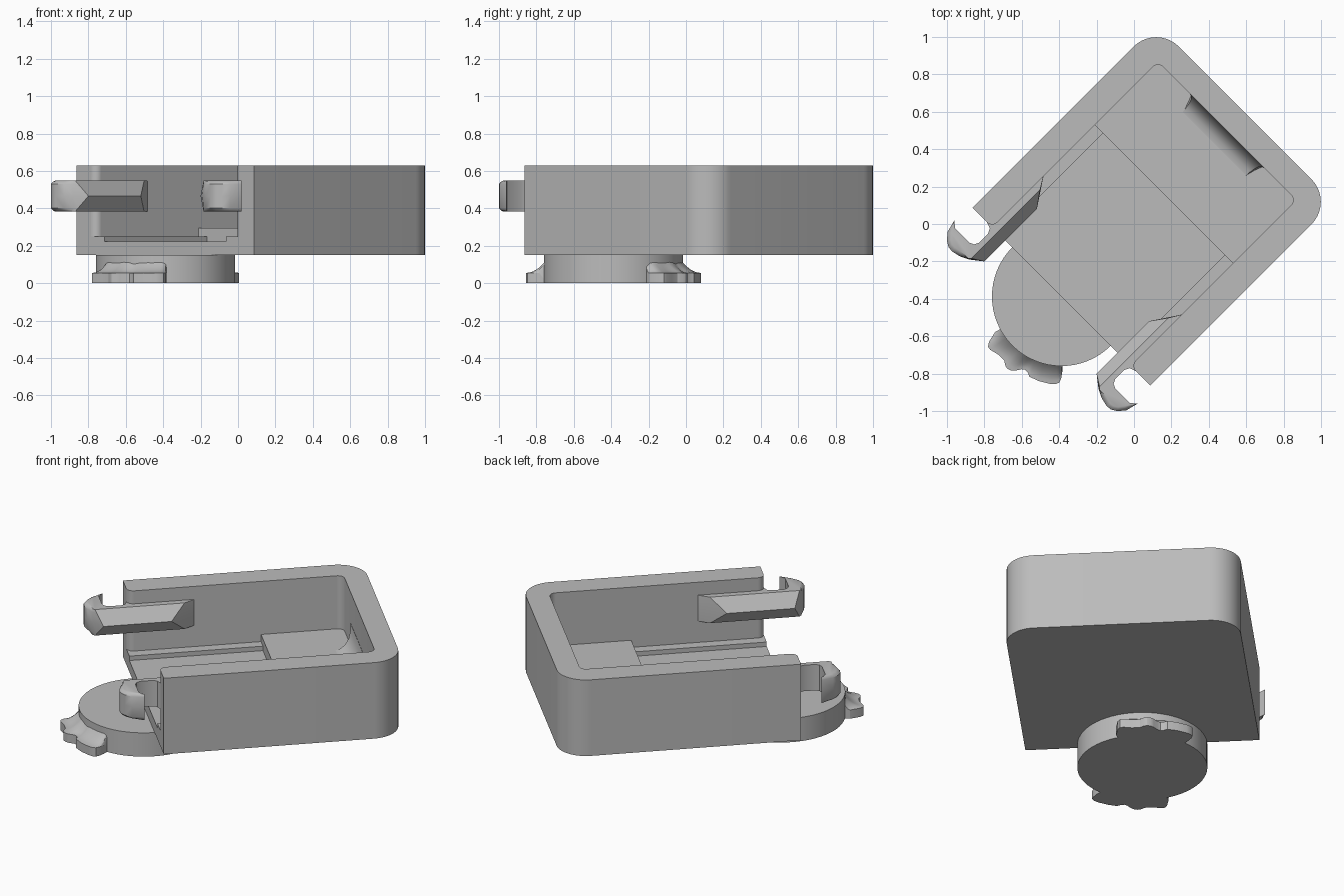
import bpy, bmesh, math
from mathutils import Vector

if "Cube" in bpy.data.objects:
    bpy.data.objects.remove(bpy.data.objects["Cube"])

S = math.sqrt(0.5)
grey = bpy.data.materials.new("plain grey")
grey.diffuse_color = (0.5, 0.5, 0.5, 1)
grey.use_nodes = True
grey.node_tree.nodes["Principled BSDF"].inputs["Base Color"].default_value = grey.diffuse_color


def place(u, v, z):
    """Housing axes (u = length, v = width) turned 45 degrees."""
    return Vector(((u - v) * S, (u + v) * S, z))


def loft(name, rings):
    """Closed solid through rings of (u, v, z) points."""
    bm = bmesh.new()
    rows = [[bm.verts.new(place(*p)) for p in r] for r in rings]
    n = len(rows[0])
    for a, b in zip(rows, rows[1:]):
        for i in range(n):
            j = (i + 1) % n
            bm.faces.new((a[i], a[j], b[j], b[i]))
    bm.faces.new(rows[0][::-1])
    bm.faces.new(rows[-1])
    bmesh.ops.recalc_face_normals(bm, faces=bm.faces)
    me = bpy.data.meshes.new(name)
    bm.to_mesh(me)
    bm.free()
    me.materials.append(grey)
    ob = bpy.data.objects.new(name, me)
    bpy.context.collection.objects.link(ob)
    return ob


def prism(name, outline, z0, z1):
    return loft(name, [[(u, v, z) for u, v in outline] for z in (z0, z1)])


def arc(cu, cv, r, a0, a1, n=10):
    return [(cu + r * math.cos(math.radians(a0 + (a1 - a0) * i / n)),
             cv + r * math.sin(math.radians(a0 + (a1 - a0) * i / n))) for i in range(n + 1)]


def smooth(ob):
    bpy.ops.object.select_all(action='DESELECT')
    ob.select_set(True)
    bpy.context.view_layer.objects.active = ob
    bpy.ops.object.shade_smooth_by_angle(angle=math.radians(30))


# Housing block with two rounded back corners
half = [(-0.55, 0.672)] + arc(0.67, 0.502, 0.17, 90, 0, 14)
housing = prism("housing", half + [(u, -v) for u, v in half[::-1]], 0.15, 0.63)


def cavity(back, r):
    side = [(-0.7, 0.563)] + arc(-0.51, 0.563, 0.04, 180, 270, 6) + arc(back - r, 0.523 - r, r, 90, 0, 6)
    return side + [(u, -v) for u, v in side[::-1]]


# Stepped cavity: sunken floor, side rails, raised rear floor
cutters = [
    prism("floor_cutter", [(-0.7, -0.46), (0.226, -0.46), (0.226, 0.46), (-0.7, 0.46)], 0.222, 0.8),
    prism("rail_cutter", cavity(0.226, 0.001), 0.25, 0.8),
    prism("cavity_cutter", cavity(0.705, 0.04), 0.295, 0.8),
]
for c in cutters:
    mod = housing.modifiers.new("cut", 'BOOLEAN')
    mod.operation = 'DIFFERENCE'
    mod.solver = 'EXACT'
    mod.object = c
    bpy.context.view_layer.objects.active = housing
    bpy.ops.object.modifier_apply(modifier=mod.name)
    bpy.data.objects.remove(c)
smooth(housing)

# Concave ramp against the back wall
ramp = [(0.608, 0.295, 0.24), (0.635, 0.30, 0.242), (0.665, 0.32, 0.247), (0.688, 0.355, 0.255),
        (0.70, 0.395, 0.268), (0.704, 0.435, 0.285), (0.73, 0.435, 0.285), (0.73, 0.28, 0.285),
        (0.608, 0.28, 0.24)]
smooth(loft("back_ramp", [[(u, s * w, z) for u, z, w in ramp] for s in (-1, 1)]))

# Hooked arms: ridge outline at mid height, slimmer outline at top and bottom
RIDGE = [(-0.163, 0.522), (-0.311, 0.424), (-0.707, 0.424), (-0.757, 0.488), (-0.78, 0.535),
         (-0.792, 0.585), (-0.788, 0.615), (-0.771, 0.643), (-0.735, 0.675), (-0.665, 0.693),
         (-0.693, 0.660), (-0.693, 0.552), (-0.682, 0.528), (-0.658, 0.516), (-0.587, 0.516),
         (-0.562, 0.528), (-0.55, 0.56), (-0.50, 0.58), (-0.163, 0.58)]
EDGE = list(RIDGE)
EDGE[1], EDGE[2], EDGE[3] = (-0.225, 0.485), (-0.745, 0.485), (-0.757, 0.497)


def arm_ring(z, inset, s):
    f = abs(z - 0.466) / 0.082
    ring = []
    for i, (a, b) in enumerate(zip(RIDGE, EDGE)):
        p = Vector(a).lerp(Vector(b), f)
        if 4 <= i <= 8:  # rounded outer rim of the hook
            p = p.lerp(Vector((-0.693, 0.60)), inset)
        ring.append((p.x, s * p.y, z))
    return ring


for side, s in (("left", 1), ("right", -1)):
    levels = [(0.384, 0.25), (0.389, 0.12), (0.402, 0), (0.466, 0), (0.53, 0), (0.543, 0.12), (0.548, 0.25)]
    smooth(loft(side + "_hook_arm", [arm_ring(z, k, s) for z, k in levels]))

# Round foot under the open end
CU, R = -0.548, 0.372
smooth(prism("foot_disc", arc(CU, 0, R, 0, 354.375, 63), 0, 0.15))

# Grip tabs on opposite sides of the foot, swept up to the disc
TAB = [(-0.385, 0.117), (-0.445, 0.103), (-0.468, 0.088), (-0.471, 0.068), (-0.459, 0.02),
       (-0.459, -0.026), (-0.474, -0.05), (-0.478, -0.068), (-0.47, -0.09), (-0.455, -0.106),
       (-0.425, -0.125), (-0.414, -0.14), (-0.415, -0.16), (-0.425, -0.182), (-0.405, -0.235),
       (-0.373, -0.288), (-0.352, -0.310), (-0.334, -0.317), (-0.31, -0.308), (-0.281, -0.287)]
for name, s in (("front_tab", 1), ("rear_tab", -1)):
    rings = []
    for u, v in TAB:
        p = Vector((u, v))
        inner = p.normalized() * 0.355
        ring = [(CU + s * inner.x, s * inner.y, 0), (CU + s * u, s * v, 0)]
        for k in range(7):
            t = 1 - k / 6
            q = inner.lerp(p, t)
            ring.append((CU + s * q.x, s * q.y, 0.055 + 0.075 * (1 - t) ** 2))
        rings.append(ring)
    smooth(loft(name, rings))
